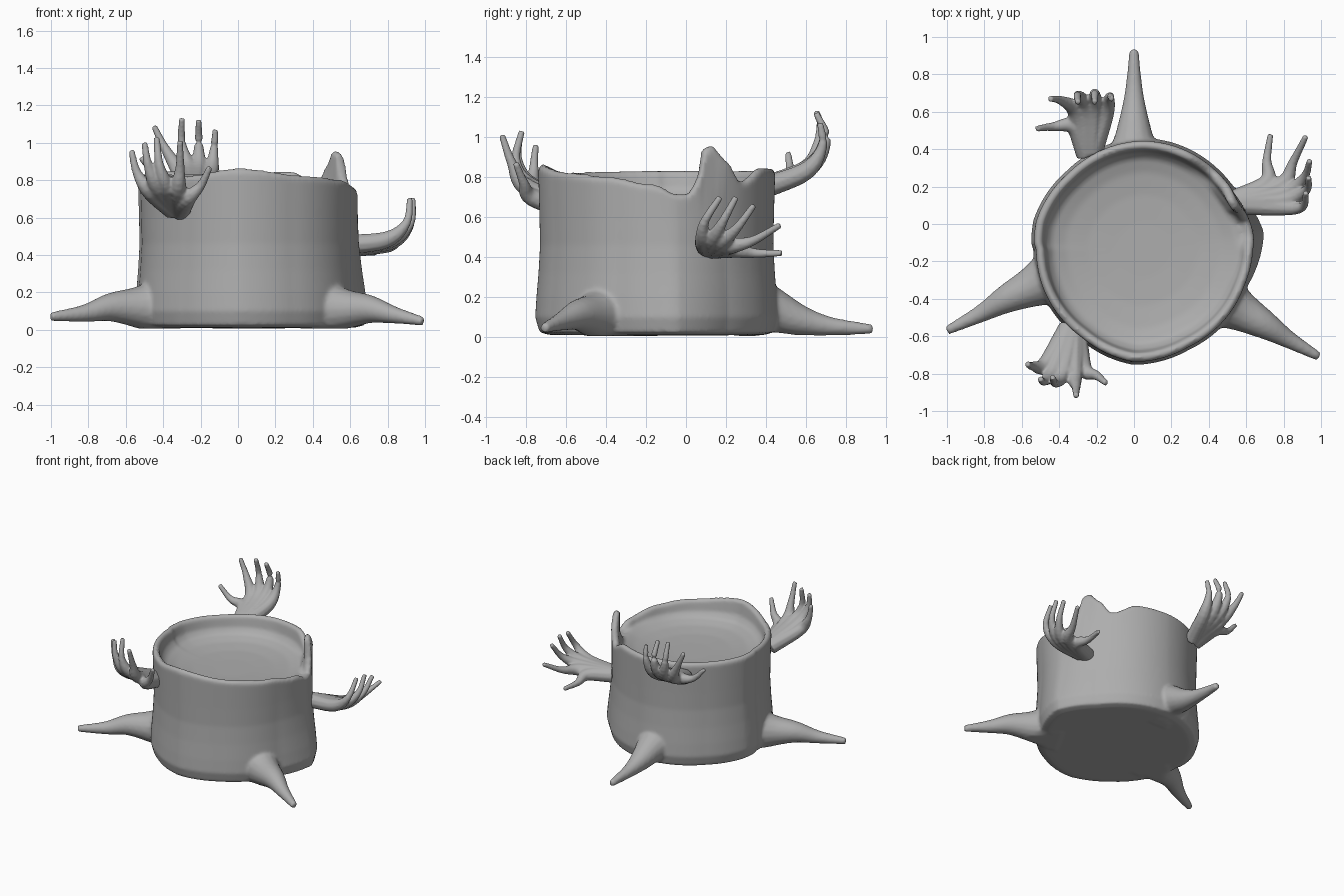
import bpy, bmesh, math
from mathutils import Vector

if "Cube" in bpy.data.objects:
    bpy.data.objects.remove(bpy.data.objects["Cube"])

GREY = (0.42, 0.42, 0.42, 1)
mat = bpy.data.materials.new("plain grey")
mat.use_nodes = True
mat.diffuse_color = GREY
bsdf = mat.node_tree.nodes["Principled BSDF"]
bsdf.inputs["Base Color"].default_value = GREY
bsdf.inputs["Roughness"].default_value = 0.8


def finish(bm, name, voxel, smooth):
    """Turn overlapping closed shells into one smooth skin."""
    bmesh.ops.recalc_face_normals(bm, faces=bm.faces)
    mesh = bpy.data.meshes.new(name)
    bm.to_mesh(mesh)
    bm.free()
    mesh.materials.append(mat)
    obj = bpy.data.objects.new(name, mesh)
    bpy.context.collection.objects.link(obj)
    remesh = obj.modifiers.new("skin", "REMESH")
    remesh.mode = "VOXEL"
    remesh.voxel_size = voxel
    remesh.use_smooth_shade = True
    soften = obj.modifiers.new("soften", "SMOOTH")
    soften.factor = 0.5
    soften.iterations = smooth


def loft(bm, rings):
    """Skin a list of point rings and close both ends."""
    rows = [[bm.verts.new(p) for p in ring] for ring in rings]
    n = len(rows[0])
    for a, b in zip(rows, rows[1:]):
        for i in range(n):
            j = (i + 1) % n
            bm.faces.new((a[i], a[j], b[j], b[i]))
    bm.faces.new(rows[0][::-1])
    bm.faces.new(rows[-1])


def tube(bm, points, radii, sides=10, steps=5):
    """Tapered tube through the points, along a smooth spline."""
    pts = [Vector((*p, r)) for p, r in zip(points, radii)]
    pts = [2 * pts[0] - pts[1]] + pts + [2 * pts[-1] - pts[-2]]
    path = []
    for a, b, c, d in zip(pts, pts[1:], pts[2:], pts[3:]):
        for k in range(steps):
            t = k / steps
            path.append(0.5 * (2 * b + (c - a) * t + (2 * a - 5 * b + 4 * c - d) * t * t
                               + (3 * b - a - 3 * c + d) * t ** 3))
    path.append(pts[-2])
    rings = []
    for i, p in enumerate(path):
        ahead = path[min(i + 1, len(path) - 1)] - path[max(i - 1, 0)]
        turn = ahead.to_3d().to_track_quat("Z", "Y")
        rings.append([p.to_3d() + turn @ Vector((p.w * math.cos(a), p.w * math.sin(a), 0))
                      for a in (math.tau * k / sides for k in range(sides))])
    loft(bm, rings)


# Rim height around the stump: (degrees, height), with a notch and a spike
RIM = [(-180, .83), (-125, .82), (-95, .86), (-55, .82), (-28, .80), (-2, .76), (9, .712),
       (15, .712), (19, .76), (25, .95), (30, .955), (36, .89), (47, .775), (66, .845),
       (90, .84), (130, .83), (180, .83)]
# Upright ridges: (degrees, height, half width, fade with height)
RIDGES = ((-95, .03, 30, 0), (8, .07, 28, 1), (90, .008, 40, 0), (165, .02, 30, 0))


def rim_height(deg):
    for (a, ha), (b, hb) in zip(RIM, RIM[1:]):
        if a <= deg <= b:
            t = (deg - a) / (b - a)
            return ha + (hb - ha) * t * t * (3 - 2 * t)


def outer_radius(deg, z):
    return .58 + sum(h * (1 - fade * z) * max(0, 1 - abs(deg - c) / w)
                     for c, h, w, fade in RIDGES)


# Profile of the stump: (share of radius, share of rim height, added height)
PROFILE = [(.30, 0, .008), (.90, 0, .012), (.98, 0, .025), (1.015, 0, .10), (1.005, 0, .20),
           (.988, 0, .32), (.975, 0, .46), (.98, 0, .60), (.99, .9, .06), (.985, 1, -.01),
           (.95, 1, .005), (.91, 1, -.01), (.885, .35, .45), (.83, 0, .705), (.70, 0, .68),
           (.50, 0, .665), (.25, 0, .66)]
SEGMENTS = 120
bm = bmesh.new()
rings = []
for share, k, base in PROFILE:
    ring = []
    for i in range(SEGMENTS):
        deg = -180 + 360 * i / SEGMENTS
        z = k * rim_height(deg) + base
        r = share * outer_radius(deg, z) - .15 * max(0, z - .86)
        a = math.radians(deg)
        ring.append((.05 + r * math.cos(a), -.137 + r * math.sin(a), z))
    rings.append(ring)
loft(bm, rings)

# Three roots, flaring where they meet the stump and flat on the ground
ROOTS = [
    [(-.36, -.25, .12), (-.53, -.33, .12), (-.68, -.40, .12), (-.82, -.48, .088), (-1.0, -.57, .07)],
    [(.40, -.37, .12), (.56, -.46, .11), (.70, -.54, .11), (.83, -.62, .08), (.99, -.71, .045)],
    [(0, .30, .16), (0, .44, .13), (0, .57, .085), (0, .72, .055), (0, .935, .04)],
]
for path in ROOTS:
    tube(bm, path, (.19, .115, .077, .047, .024), sides=16)
for v in bm.verts:
    v.co.z = max(v.co.z, .006)
finish(bm, "stump_with_roots", .0125, 4)

# Hands: wrist, then (knuckle, middle joint, tip) for each finger
HANDS = {
    "front_hand": ((-.33, -.56, .645), [
        ((-.47, -.75, .74), (-.54, -.76, .84), (-.57, -.75, .96)),
        ((-.43, -.78, .76), (-.48, -.84, .88), (-.50, -.83, 1.0)),
        ((-.38, -.79, .76), (-.42, -.85, .88), (-.435, -.82, 1.03)),
        ((-.32, -.80, .75), (-.31, -.87, .87), (-.31, -.92, 1.01)),
        ((-.27, -.77, .70), (-.20, -.81, .77), (-.15, -.85, .87))]),
    "back_hand": ((-.24, .385, .745), [
        ((-.32, .52, .80), (-.43, .52, .83), (-.52, .51, .92)),
        ((-.31, .60, .84), (-.39, .66, .97), (-.45, .67, 1.09)),
        ((-.26, .62, .85), (-.30, .69, .99), (-.30, .65, 1.13)),
        ((-.21, .62, .85), (-.21, .70, .99), (-.21, .65, 1.12)),
        ((-.15, .60, .83), (-.13, .68, .95), (-.12, .67, 1.07))]),
    "left_hand": ((.56, .12, .45), [
        ((.79, .09, .48), (.90, .09, .57), (.92, .17, .70)),
        ((.81, .13, .48), (.92, .18, .57), (.935, .25, .70)),
        ((.81, .17, .47), (.91, .25, .54), (.94, .34, .66)),
        ((.79, .21, .455), (.85, .33, .48), (.92, .47, .56)),
        ((.71, .22, .44), (.71, .34, .42), (.73, .48, .42))]),
}
for name, (wrist, fingers) in HANDS.items():
    bm = bmesh.new()
    knuckles = [Vector(f[0]) for f in fingers]
    centre = sum(knuckles, Vector()) / len(knuckles)
    for knuckle, joint, tip in fingers:
        # Spread the starts of the fingers into a broad palm
        start = Vector(wrist) + .2 * (Vector(knuckle) - centre)
        tube(bm, (start, knuckle, joint, tip), (.056, .046, .025, .016))
    # Web across the knuckles
    tube(bm, knuckles, (.03, .042, .042, .042, .03))
    finish(bm, name, .008, 4)
